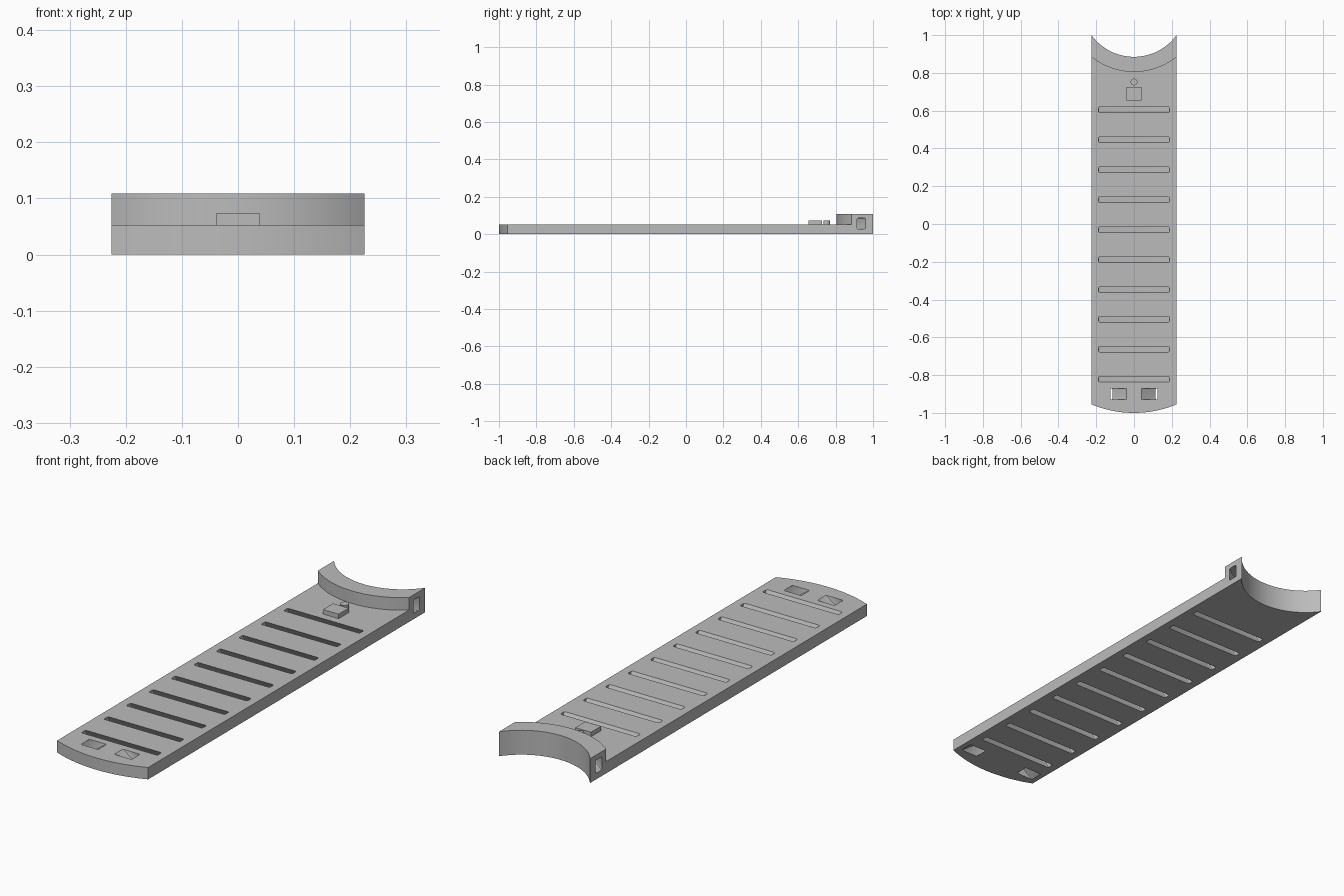
import bpy, bmesh, math

if "Cube" in bpy.data.objects:
    bpy.data.objects.remove(bpy.data.objects["Cube"])

W, T, H = 0.225, 0.053, 0.109      # half width, plate thickness, collar height
CY, R_IN, R_OUT = 1.163, 0.278, 0.358   # collar arc centre and radii

grey = bpy.data.materials.new("plain_grey")
grey.diffuse_color = (0.5, 0.5, 0.5, 1)
grey.use_nodes = True
grey.node_tree.nodes["Principled BSDF"].inputs["Base Color"].default_value = grey.diffuse_color


def arc(r, cy, n=32):
    """Arc across the full width, left to right, bulging towards -y."""
    a = math.asin(W / r)
    return [(r * math.sin(a * (2 * i / n - 1)), cy - r * math.cos(a * (2 * i / n - 1)))
            for i in range(n + 1)]


def rounded(cx, cy, hx, hy, r, n=3):
    """Rounded rectangle outline."""
    pts = []
    for k, (sx, sy) in enumerate([(1, 1), (-1, 1), (-1, -1), (1, -1)]):
        for i in range(n + 1):
            a = math.pi / 2 * (k + i / n)
            pts.append((cx + sx * (hx - r) + r * math.cos(a),
                        cy + sy * (hy - r) + r * math.sin(a)))
    return pts


def prism(bm, pts, z0, z1, shear=(0, 0)):
    """Extrude an outline in z; shear is the xy drift per unit of height below T."""
    rings = [[bm.verts.new((x + shear[0] * (T - z), y + shear[1] * (T - z), z))
              for x, y in pts] for z in (z0, z1)]
    bm.faces.new(rings[0][::-1])
    bm.faces.new(rings[1])
    n = len(pts)
    for i in range(n):
        j = (i + 1) % n
        bm.faces.new((rings[0][i], rings[0][j], rings[1][j], rings[1][i]))


def make(name, bm):
    bmesh.ops.recalc_face_normals(bm, faces=bm.faces)
    me = bpy.data.meshes.new(name)
    bm.to_mesh(me)
    bm.free()
    me.materials.append(grey)
    ob = bpy.data.objects.new(name, me)
    bpy.context.collection.objects.link(ob)
    return ob


def combine(ob, other, op):
    bpy.context.view_layer.objects.active = ob
    m = ob.modifiers.new(op, 'BOOLEAN')
    m.operation, m.object, m.solver = op, other, 'EXACT'
    bpy.ops.object.modifier_apply(modifier=m.name)
    bpy.data.objects.remove(other)


# Base plate: convex front end, concave back end tucked inside the collar
bm = bmesh.new()
prism(bm, arc(0.585, -0.415) + arc(0.32, CY)[::-1], 0, T)
plate = make("base_plate", bm)

# Curved raised collar at the back
bm = bmesh.new()
prism(bm, arc(R_OUT, CY) + arc(R_IN, CY)[::-1], 0, H)
combine(plate, make("collar", bm), 'UNION')

# Cutters: ten slanted slots and two outward-slanted strap holes
bm = bmesh.new()
for i in range(10):
    prism(bm, rounded(0, 0.604 - i * 0.1585, 0.188, 0.015, 0.007),
          -0.02, T + 0.02, (0, 0.032 / T))
for s in (-1, 1):
    prism(bm, rounded(s * 0.0825, -0.9, 0.0425, 0.03, 0.004),
          -0.02, T + 0.02, (s * 0.075 / T, 0))
combine(plate, make("slot_cutters", bm), 'DIFFERENCE')

# Curved strap tunnel through the collar, swept from side to side
bm = bmesh.new()
section = rounded(0.319, 0.0565, 0.0155, 0.0295, 0.005)
N, A = 32, math.radians(52)
rings = []
for i in range(N + 1):
    a = A * (2 * i / N - 1)
    rings.append([bm.verts.new((r * math.sin(a), CY - r * math.cos(a), z)) for r, z in section])
for p, q in zip(rings, rings[1:]):
    for k in range(len(section)):
        j = (k + 1) % len(section)
        bm.faces.new((p[k], p[j], q[j], q[k]))
bm.faces.new(rings[0])
bm.faces.new(rings[-1][::-1])
combine(plate, make("tunnel_cutter", bm), 'DIFFERENCE')

# Raised plain block and round peg in front of the collar
bm = bmesh.new()
prism(bm, [(-0.039, 0.655), (0.039, 0.655), (0.039, 0.726), (-0.039, 0.726)], T - 0.003, 0.073)
block = make("raised_block", bm)
bm = bmesh.new()
prism(bm, [(0.018 * math.cos(k * math.pi / 12), 0.752 + 0.018 * math.sin(k * math.pi / 12))
           for k in range(24)], T - 0.003, 0.073)
peg = make("round_peg", bm)

# Smooth the arcs, keep the edges sharp
for ob in (plate, block, peg):
    bpy.ops.object.select_all(action='DESELECT')
    ob.select_set(True)
    bpy.context.view_layer.objects.active = ob
    bpy.ops.object.shade_smooth_by_angle(angle=math.radians(30))
